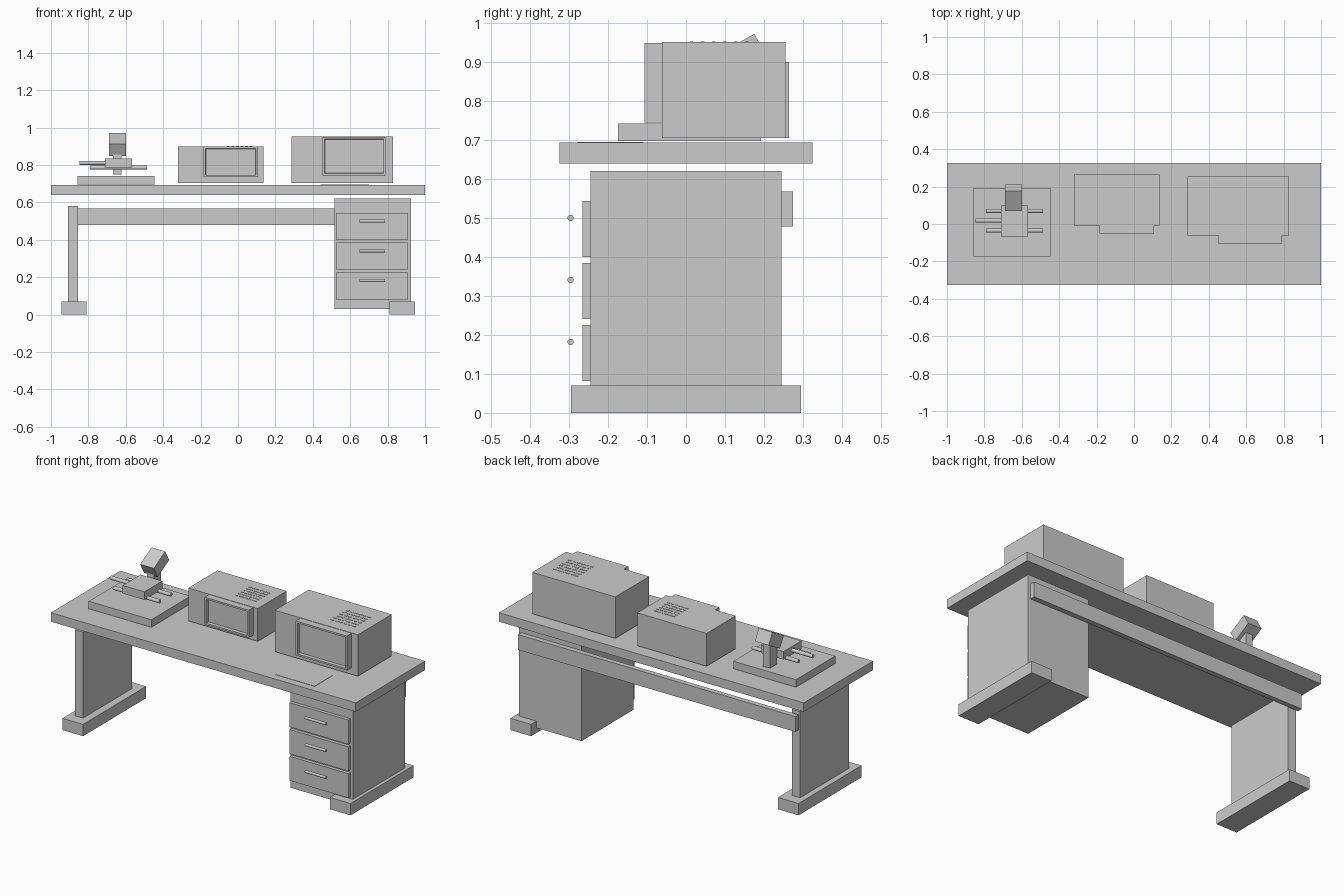
import bpy, bmesh
from mathutils import Matrix, Vector

cube = bpy.data.objects.get("Cube")
if cube:
    bpy.data.objects.remove(cube, do_unlink=True)

grey = bpy.data.materials.new("plain_grey")
grey.use_nodes = True
grey.diffuse_color = (0.6, 0.6, 0.6, 1)
grey.node_tree.nodes["Principled BSDF"].inputs["Base Color"].default_value = (0.6, 0.6, 0.6, 1)


def finish(name, bm):
    bmesh.ops.recalc_face_normals(bm, faces=bm.faces)
    mesh = bpy.data.meshes.new(name)
    bm.to_mesh(mesh)
    bm.free()
    mesh.materials.append(grey)
    obj = bpy.data.objects.new(name, mesh)
    bpy.context.collection.objects.link(obj)
    return obj


def add_box(bm, x, y, z):
    """Add a box given its (min, max) range on each axis."""
    size = Matrix.Diagonal((x[1] - x[0], y[1] - y[0], z[1] - z[0], 1))
    mid = Matrix.Translation((sum(x) / 2, sum(y) / 2, sum(z) / 2))
    return bmesh.ops.create_cube(bm, size=1, matrix=mid @ size)["verts"]


def box(name, x, y, z):
    bm = bmesh.new()
    add_box(bm, x, y, z)
    return finish(name, bm)


def rod(name, x, y, z, radius):
    """Cylinder lying along x."""
    bm = bmesh.new()
    place = Matrix.Translation((sum(x) / 2, y, z)) @ Matrix.Rotation(1.5708, 4, "Y")
    bmesh.ops.create_cone(bm, cap_ends=True, segments=16, radius1=radius,
                          radius2=radius, depth=x[1] - x[0], matrix=place)
    obj = finish(name, bm)
    for poly in obj.data.polygons:
        poly.use_smooth = len(poly.vertices) == 4
    return obj


def screen_bezel(name, x, y, z):
    """Box whose front face is inset and pushed back as the screen."""
    bm = bmesh.new()
    add_box(bm, x, y, z)
    bm.normal_update()
    front = min(bm.faces, key=lambda f: f.calc_center_median().y)
    bmesh.ops.inset_region(bm, faces=[front], thickness=0.015)
    bmesh.ops.inset_region(bm, faces=[front], thickness=0.002)
    bmesh.ops.translate(bm, verts=front.verts, vec=(0, 0.02, 0))
    return finish(name, bm)


def vents(name, x, y, z, count=6):
    """Grid of thin slot plates."""
    bm = bmesh.new()
    dx, dy = (x[1] - x[0]) / count, (y[1] - y[0]) / count
    for i in range(count):
        for j in range(count):
            px, py = x[0] + i * dx, y[0] + j * dy
            add_box(bm, (px, px + dx * 0.65), (py, py + dy * 0.3), (z - 0.002, z + 0.002))
    return finish(name, bm)


# Desk frame
box("table_top", (-1, 1), (-0.325, 0.325), (0.64, 0.693))
box("back_rail", (-0.91, 0.91), (0.245, 0.275), (0.478, 0.568))
for side, s in (("right", -1), ("left", 1)):
    box(side + "_leg", sorted((s * 0.855, s * 0.91)), (-0.23, 0.23), (0.07, 0.58))
    box(side + "_foot", sorted((s * 0.81, s * 0.945)), (-0.295, 0.295), (0, 0.07))

# Drawer cabinet
box("cabinet", (0.515, 0.925), (-0.245, 0.245), (0.03, 0.62))
for i in range(3):
    base = 0.082 + i * 0.159
    box(f"drawer_{i + 1}", (0.525, 0.91), (-0.265, -0.245), (base, base + 0.144))
    rod(f"drawer_handle_{i + 1}", (0.65, 0.787), -0.296, base + 0.1, 0.008)

# Thin pad on the table
box("desk_pad", (0.44, 0.7), (-0.28, -0.11), (0.69, 0.695))

# Monitors
box("large_monitor_body", (0.285, 0.83), (-0.062, 0.255), (0.705, 0.951))
screen_bezel("large_monitor_bezel", (0.453, 0.789), (-0.106, -0.06), (0.745, 0.949))
vents("large_monitor_vents", (0.6, 0.77), (0.01, 0.18), 0.951)
box("small_monitor_body", (-0.32, 0.135), (-0.008, 0.264), (0.705, 0.9))
screen_bezel("small_monitor_bezel", (-0.184, 0.106), (-0.05, -0.006), (0.735, 0.898))
vents("small_monitor_vents", (-0.06, 0.085), (0.06, 0.21), 0.9)

# Microscope
box("microscope_base", (-0.857, -0.446), (-0.175, 0.193), (0.697, 0.742))
box("microscope_stage", (-0.71, -0.567), (-0.067, 0.1), (0.786, 0.834))
box("microscope_post", (-0.667, -0.622), (0.1, 0.165), (0.748, 0.89))
for where, y in (("back", 0.07), ("front", -0.035)):
    rod(where + "_stage_rod", (-0.79, -0.487), y, 0.786, 0.011)
rod("side_stage_rod", (-0.847, -0.7), 0.018, 0.811, 0.011)
head = box("microscope_head", (-0.045, 0.045), (-0.061, 0.061), (-0.037, 0.037))
head.data.transform(Matrix.Translation(Vector((-0.645, 0.14, 0.91)))
                    @ Matrix.Rotation(0.51, 4, "X"))
